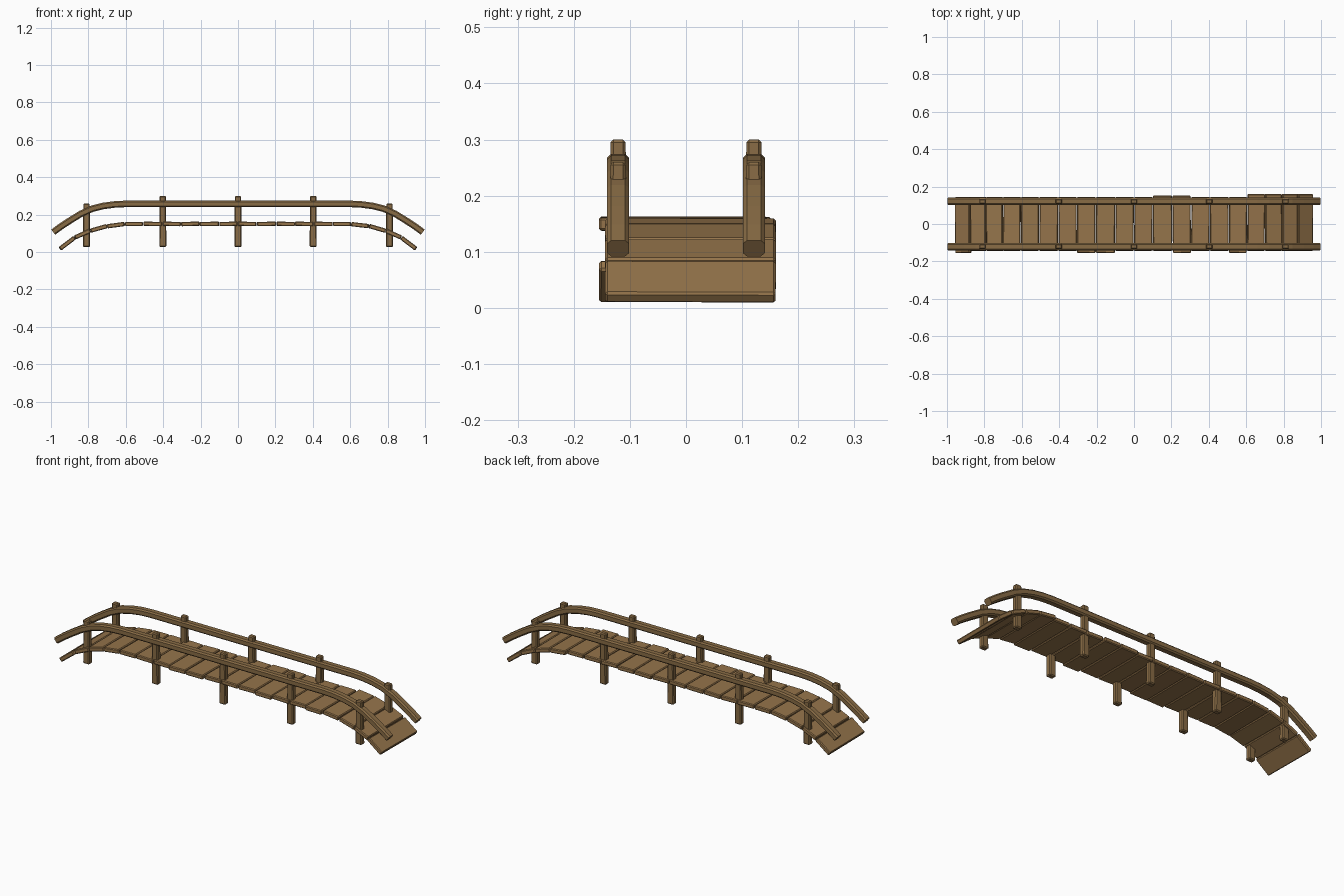
import bpy, bmesh, random
from math import atan2, cos, sin
from mathutils import Matrix, Vector

if "Cube" in bpy.data.objects:
    bpy.data.objects.remove(bpy.data.objects["Cube"])

random.seed(4)


def wood(name, color):
    m = bpy.data.materials.new(name)
    m.diffuse_color = color
    m.use_nodes = True
    m.node_tree.nodes["Principled BSDF"].inputs["Base Color"].default_value = m.diffuse_color
    return m


PLANK = wood("plank_wood", (0.30, 0.175, 0.07, 1))
RAIL = wood("rail_wood", (0.25, 0.15, 0.06, 1))


def finish(name, bm, mat):
    bmesh.ops.recalc_face_normals(bm, faces=bm.faces)
    me = bpy.data.meshes.new(name)
    bm.to_mesh(me)
    bm.free()
    me.materials.append(mat)
    ob = bpy.data.objects.new(name, me)
    bpy.context.collection.objects.link(ob)
    return ob


def beam(name, size, loc, mat, bevel, tilt=0, yaw=0, vertical_only=False, taper=1):
    """Box with chamfered edges, optionally tapered towards the top."""
    bm = bmesh.new()
    bmesh.ops.create_cube(bm, size=1)
    bmesh.ops.scale(bm, vec=size, verts=bm.verts)
    for v in bm.verts:
        if v.co.z > 0:
            v.co.x *= taper
            v.co.y *= taper
    edges = [e for e in bm.edges if not vertical_only
             or abs(e.verts[0].co.z - e.verts[1].co.z) > size[2] / 2]
    bmesh.ops.bevel(bm, geom=edges, offset=bevel, segments=1, affect='EDGES')
    ob = finish(name, bm, mat)
    ob.matrix_world = (Matrix.Translation(loc) @ Matrix.Rotation(tilt, 4, 'Y')
                       @ Matrix.Rotation(yaw, 4, 'Z'))
    return ob


def handrail(name, y):
    """Chamfered section swept along the arched rail path."""
    half = [(0.30, 0.257), (0.60, 0.257), (0.66, 0.254), (0.72, 0.246), (0.78, 0.231),
            (0.84, 0.204), (0.90, 0.167), (0.95, 0.134), (0.988, 0.106)]
    path = [(-x, z) for x, z in reversed(half)] + [(0, 0.257)] + half
    w, h, c = 0.0195, 0.0175, 0.007
    section = [(w, h - c), (w - c, h), (c - w, h), (-w, h - c),
               (-w, c - h), (c - w, -h), (w - c, -h), (w, c - h)]
    bm = bmesh.new()
    rings = []
    for i, (x, z) in enumerate(path):
        a, b = path[max(i - 1, 0)], path[min(i + 1, len(path) - 1)]
        t = Vector((b[0] - a[0], b[1] - a[1])).normalized()
        rings.append([bm.verts.new((x - t.y * v, y + u, z + t.x * v)) for u, v in section])
    for r, s in zip(rings, rings[1:]):
        for k in range(8):
            j = (k + 1) % 8
            bm.faces.new((r[k], r[j], s[j], s[k]))
    bm.faces.new(rings[0])
    bm.faces.new(rings[-1])
    return finish(name, bm, RAIL)


# deck planks: seam profile of one half, mirrored to the other side
seams = [(0.0, 0.150), (0.10, 0.150), (0.205, 0.150), (0.305, 0.150), (0.405, 0.150),
         (0.507, 0.150), (0.605, 0.149), (0.70, 0.138), (0.79, 0.114), (0.873, 0.077),
         (0.953, 0.016)]
extra_front = {-10, -3, -2, 3, 6}    # planks that stick out at the front
extra_back = {7, 8, 9, 10, 2, 3}     # planks that stick out at the back
for side in (-1, 1):
    for i, ((x0, z0), (x1, z1)) in enumerate(zip(seams, seams[1:]), 1):
        k = side * i
        front = -0.155 if k in extra_front else -0.144
        back = (0.160 if i > 6 else 0.152) if k in extra_back else 0.145
        length = ((x1 - x0) ** 2 + (z1 - z0) ** 2) ** 0.5
        tilt = -side * atan2(z1 - z0, x1 - x0)
        wobble = random.uniform(-0.03, 0.03) if i < 9 else 0
        beam(f"plank_{'left' if side < 0 else 'right'}_{i}",
             (length - 0.003, back - front, 0.023),
             (side * (x0 + x1) / 2, (front + back) / 2, (z0 + z1) / 2),
             PLANK, 0.004, tilt + wobble, random.uniform(-0.012, 0.012))

# posts and handrails on both sides
for side, label in ((-1, "front"), (1, "back")):
    handrail(f"{label}_handrail", side * 0.121)
    for n, x in enumerate((-0.81, -0.402, 0, 0.402, 0.81)):
        top = 0.26 if abs(x) > 0.7 else 0.30
        beam(f"{label}_post_{n + 1}", (0.038, 0.030, top - 0.027),
             (x, side * 0.121, (top + 0.027) / 2), RAIL, 0.005,
             vertical_only=False, taper=0.9)
